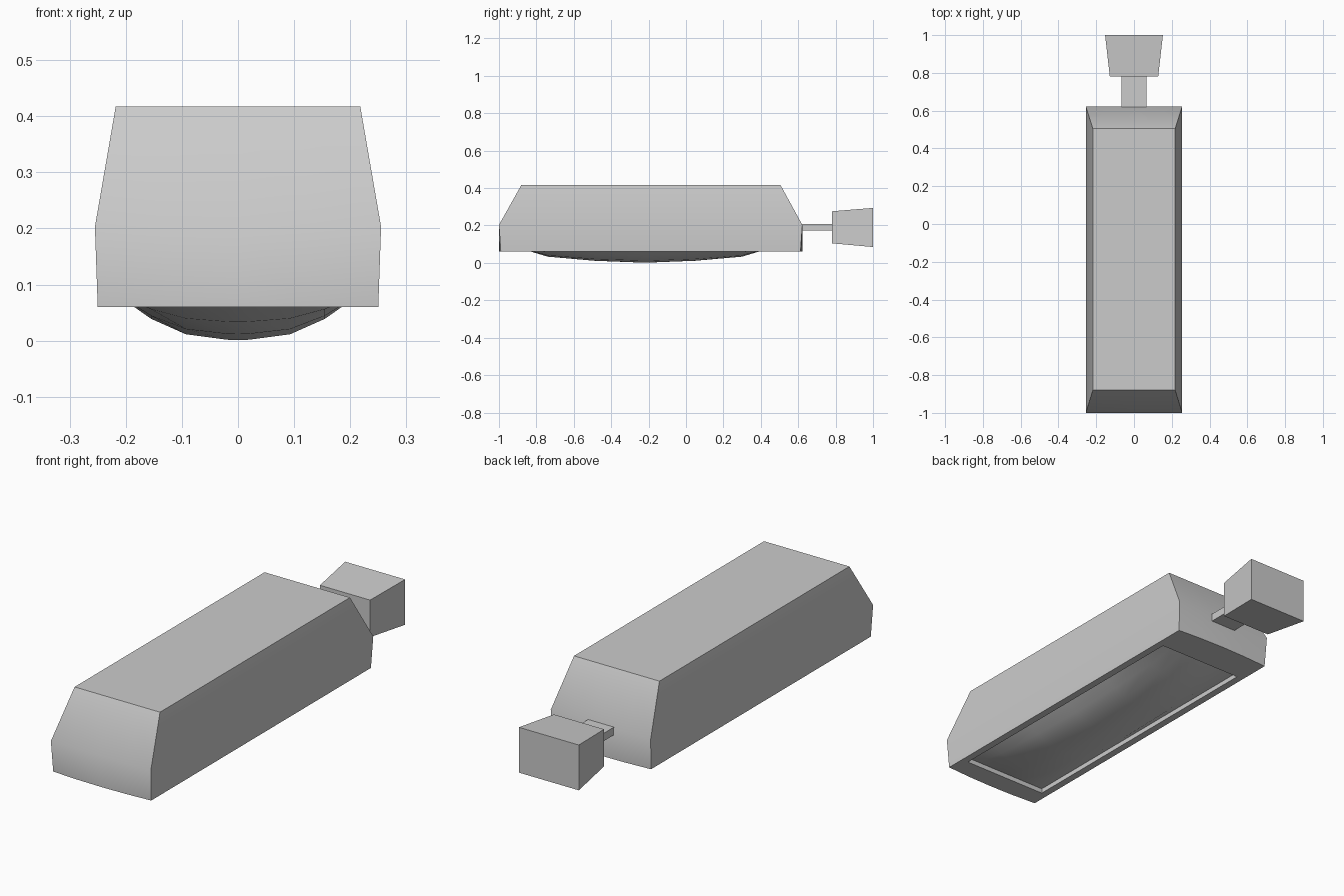
import bpy, bmesh

if "Cube" in bpy.data.objects:
    bpy.data.objects.remove(bpy.data.objects["Cube"])

SEG = 4  # segments across the front and back edges


def finish(name, bm, angle=None):
    bmesh.ops.recalc_face_normals(bm, faces=bm.faces)
    mesh = bpy.data.meshes.new(name)
    bm.to_mesh(mesh)
    bm.free()
    obj = bpy.data.objects.new(name, mesh)
    bpy.context.collection.objects.link(obj)
    if angle:
        bpy.ops.object.select_all(action='DESELECT')
        obj.select_set(True)
        bpy.context.view_layer.objects.active = obj
        bpy.ops.object.shade_smooth_by_angle(angle=angle)
    return obj


def ring(bm, w, y0, y1, z, bow=0.0):
    # rectangle whose short ends can bow outwards
    ts = [-1 + 2 * i / SEG for i in range(SEG + 1)]
    front = [bm.verts.new((w * t, y0 - bow * (1 - t * t), z)) for t in ts]
    back = [bm.verts.new((w * t, y1 + bow * (1 - t * t), z)) for t in reversed(ts)]
    return front + back


def loft(bm, rings):
    for a, b in zip(rings, rings[1:]):
        n = len(a)
        for i in range(n):
            j = (i + 1) % n
            bm.faces.new((a[i], a[j], b[j], b[i]))


# Body: tapered top, sides, bottom frame and recess wall
bm = bmesh.new()
rings = [ring(bm, 0.218, -0.88, 0.505, 0.417),
         ring(bm, 0.255, -1.0, 0.622, 0.203),
         ring(bm, 0.25, -0.99, 0.612, 0.06, 0.01),
         ring(bm, 0.216, -0.90, 0.46, 0.06),
         ring(bm, 0.216, -0.90, 0.46, 0.082)]
loft(bm, rings)
bm.faces.new(rings[0])
finish("body", bm, 0.6)

# Bulging underside panel: (offset, bulge) across the width and the length
across = [(0.0, 1.0), (0.02, 0.99), (0.093, 0.87), (0.155, 0.53), (0.216, 0.0)]
along = [(0.0, 1.0), (0.27, 0.87), (0.52, 0.6), (0.68, 0.0)]


def mirrored(profile):
    return [(-p, h) for p, h in reversed(profile[1:])] + profile


bm = bmesh.new()
grid = [[bm.verts.new((x, y - 0.22, 0.082 - 0.081 * g * h))
         for x, g in mirrored(across)] for y, h in mirrored(along)]
for r0, r1 in zip(grid, grid[1:]):
    for i in range(len(r0) - 1):
        bm.faces.new((r0[i], r1[i], r1[i + 1], r0[i + 1]))
panel = finish("curved_underside", bm, 0.6)
panel.data.flip_normals() if panel.data.polygons[0].normal.z > 0 else None


# Neck and knob: boxes given by (y, half width, z low, z high) at each end
def end_box(name, sections):
    bm = bmesh.new()
    loops = [[bm.verts.new(c) for c in ((-w, y, lo), (w, y, lo), (w, y, hi), (-w, y, hi))]
             for y, w, lo, hi in sections]
    loft(bm, loops)
    bm.faces.new(loops[0])
    bm.faces.new(loops[-1])
    return finish(name, bm)


end_box("handle_neck", [(0.60, 0.066, 0.172, 0.208), (0.785, 0.066, 0.172, 0.208)])
end_box("handle_knob", [(0.78, 0.128, 0.105, 0.276), (1.0, 0.153, 0.085, 0.294)])
